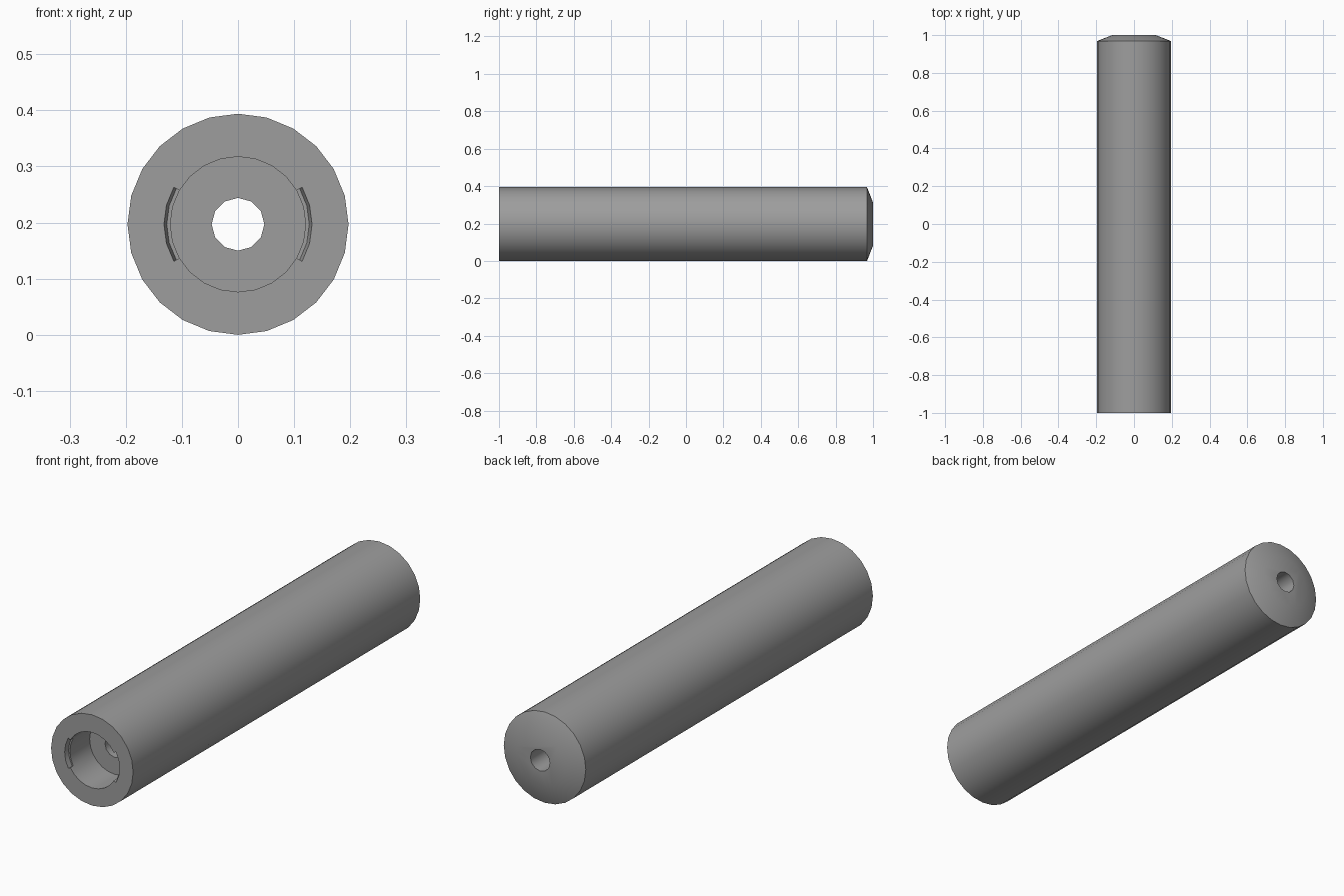
import bpy, bmesh
from math import sin, cos, radians, tau

if "Cube" in bpy.data.objects:
    bpy.data.objects.remove(bpy.data.objects["Cube"])

CZ = 0.197  # height of the tube axis


def loft(name, sections):
    """Closed solid through outlines; each section is (y, [(x, z), ...])."""
    bm = bmesh.new()
    rings = [[bm.verts.new((x, y, z + CZ)) for x, z in pts] for y, pts in sections]
    for a, b in zip(rings, rings[1:]):
        for i in range(len(a)):
            j = (i + 1) % len(a)
            bm.faces.new((a[i], a[j], b[j], b[i]))
    bm.faces.new(rings[0])
    bm.faces.new(rings[-1])
    bmesh.ops.recalc_face_normals(bm, faces=bm.faces)
    mesh = bpy.data.meshes.new(name)
    bm.to_mesh(mesh)
    bm.free()
    obj = bpy.data.objects.new(name, mesh)
    bpy.context.collection.objects.link(obj)
    return obj


def circle(r, sides=24):
    return [(r * cos(tau * i / sides), r * sin(tau * i / sides)) for i in range(sides)]


def sector(r_in, r_out, side):
    angles = [radians(a) for a in range(-30, 31, 15)]
    outer = [(side * r_out * cos(a), r_out * sin(a)) for a in angles]
    inner = [(side * r_in * cos(a), r_in * sin(a)) for a in reversed(angles)]
    return outer + inner


# Tube body with the shallow bevelled rear end, in dark grey
tube = loft("tube_body", [(-1, circle(0.197)), (0.968, circle(0.197)), (1, circle(0.115))])
grey = bpy.data.materials.new("dark_grey")
grey.diffuse_color = (0.34, 0.34, 0.34, 1)
grey.use_nodes = True
grey.node_tree.nodes["Principled BSDF"].inputs["Base Color"].default_value = grey.diffuse_color
tube.data.materials.append(grey)

# Cutters: front socket, through hole, two tapered side notches in the socket rim
cutters = [
    loft("socket_cutter", [(-1.1, circle(0.1205)), (-0.845, circle(0.1205))]),
    loft("hole_cutter", [(-1.1, circle(0.047, 12)), (1.1, circle(0.047, 12))]),
]
for side, label in ((-1, "left"), (1, "right")):
    mouth, floor = sector(0.10, 0.132, side), sector(0.10, 0.127, side)
    cutters.append(loft(label + "_notch_cutter", [(-1.1, mouth), (-1, mouth), (-0.98, floor)]))

bpy.context.view_layer.objects.active = tube
tube.select_set(True)
for cutter in cutters:
    cutter.data.materials.append(grey)
    mod = tube.modifiers.new(cutter.name, "BOOLEAN")
    mod.operation = "DIFFERENCE"
    mod.solver = "EXACT"
    mod.object = cutter
    bpy.ops.object.modifier_apply(modifier=mod.name)
    bpy.data.objects.remove(cutter)

# Smooth round walls, crisp rims
bpy.ops.object.shade_smooth_by_angle(angle=radians(35))
